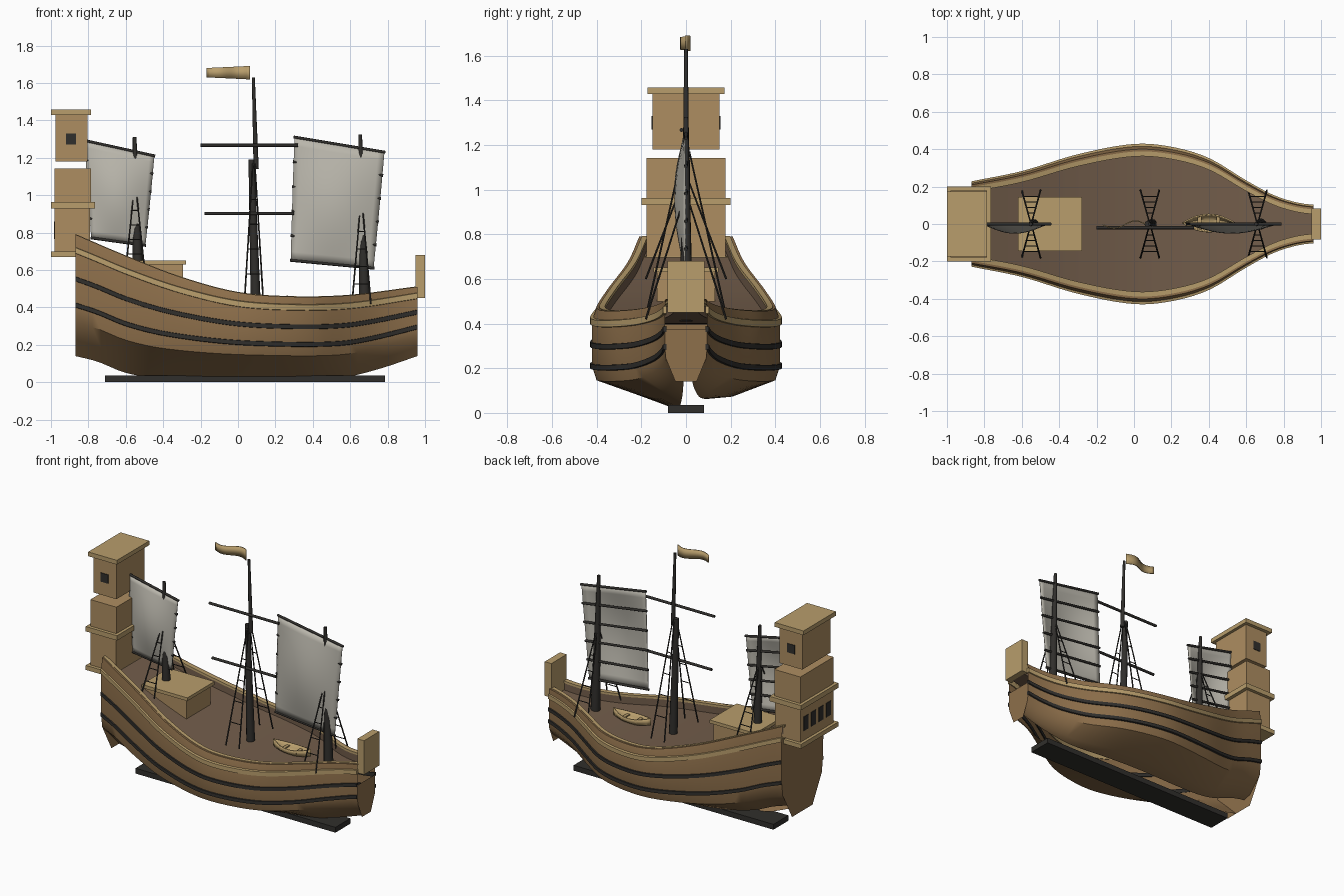
import bpy, bmesh, math
from mathutils import Vector

if "Cube" in bpy.data.objects:
    bpy.data.objects.remove(bpy.data.objects["Cube"])


def mat(name, c):
    m = bpy.data.materials.new(name)
    m.diffuse_color = (*c, 1)
    m.use_nodes = True
    m.node_tree.nodes["Principled BSDF"].inputs["Base Color"].default_value = m.diffuse_color
    return m


HULL = mat("hull_wood", (0.27, 0.16, 0.07))
DECK = mat("deck_wood", (0.17, 0.11, 0.07))
GOLD = mat("trim_wood", (0.48, 0.34, 0.15))
CASTLE = mat("castle_wood", (0.42, 0.27, 0.12))
DARK = mat("dark_wood", (0.03, 0.028, 0.025))
SAIL = mat("sail_cloth", (0.5, 0.48, 0.42))


def finish(name, bm, m, smooth=None):
    bmesh.ops.recalc_face_normals(bm, faces=bm.faces)
    me = bpy.data.meshes.new(name)
    bm.to_mesh(me)
    bm.free()
    me.materials.append(m)
    ob = bpy.data.objects.new(name, me)
    bpy.context.collection.objects.link(ob)
    if smooth:
        bpy.context.view_layer.objects.active = ob
        ob.select_set(True)
        bpy.ops.object.shade_smooth_by_angle(angle=math.radians(smooth))
        ob.select_set(False)
    return ob


def box(name, x, y, z, m):
    bm = bmesh.new()
    bmesh.ops.create_cube(bm, size=1)
    for v in bm.verts:
        v.co = [a[0] + (c + 0.5) * (a[1] - a[0]) for a, c in zip((x, y, z), v.co)]
    return finish(name, bm, m)


def rods(name, segs, m, sides=8):
    """Tapered rods; each is (start, end, r_start, r_end)."""
    bm = bmesh.new()
    for a, b, r1, r2 in segs:
        a, b = Vector(a), Vector(b)
        q = (b - a).to_track_quat('Z', 'Y')
        g = bmesh.ops.create_cone(bm, cap_ends=True, segments=sides, radius1=r1,
                                  radius2=r2, depth=(b - a).length)
        for v in g['verts']:
            v.co = q @ v.co + (a + b) / 2
    return finish(name, bm, m, 50)


def loft(name, sections, m, closed=False, caps=False, smooth=40):
    bm = bmesh.new()
    rows = [[bm.verts.new(p) for p in s] for s in sections]
    n = len(rows[0])
    for r, s in zip(rows, rows[1:]):
        for i in range(n if closed else n - 1):
            j = (i + 1) % n
            bm.faces.new((r[i], r[j], s[j], s[i]))
    if caps:
        bm.faces.new(rows[0])
        bm.faces.new(rows[-1])
    return finish(name, bm, m, smooth)


def curve(pts, x):
    """Smooth interpolation through (x, value) points."""
    k = next((i for i in range(len(pts) - 2) if x <= pts[i + 1][0]), len(pts) - 2)
    def slope(i):
        a, b = pts[max(i - 1, 0)], pts[min(i + 1, len(pts) - 1)]
        return (b[1] - a[1]) / (b[0] - a[0])
    (x0, y0), (x1, y1) = pts[k], pts[k + 1]
    h = x1 - x0
    t = (x - x0) / h
    return ((2*t**3 - 3*t*t + 1) * y0 + (t**3 - 2*t*t + t) * h * slope(k)
            + (3*t*t - 2*t**3) * y1 + (t**3 - t*t) * h * slope(k + 1))


SHEER = [(-.87, .79), (-.6, .675), (-.3, .56), (0, .48), (.3, .457), (.6, .465), (.96, .51)]
KEEL = [(-.87, .14), (-.75, .11), (-.6, .05), (-.4, .02), (.1, .02), (.55, .025), (.75, .07), (.96, .14)]
BEAM = [(-.87, .22), (-.6, .275), (-.3, .365), (0, .42), (.2, .405), (.4, .345), (.6, .225), (.75, .145), (.88, .105), (.96, .095)]
SIDE = [(.95, 0), (1, .13), (1, .37), (1, .58), (.95, .72)]
XS = [-.87 + 1.83 * i / 40 for i in range(41)]


def hull_pt(x, s, w, f, out=0, dz=0):
    top, bot = curve(SHEER, x), curve(KEEL, x)
    return (x, s * (w * curve(BEAM, x) + out), top + f * (bot - top) + dz)


# Hull sides, wales and bulwarks; the bottom stays open on the back side
for s, side in ((-1, "front"), (1, "back")):
    prof = SIDE + ([(.5, .87), (.12, 1)] if s < 0 else [(.5, .88), (.25, .9)])
    loft(side + "_hull_side", [[hull_pt(x, s, w, f) for w, f in prof] for x in XS], HULL)
    for nm, w, f, h, m in (("trim_band", 1, .13, .018, GOLD), ("upper_wale", 1, .365, .014, DARK),
                           ("lower_wale", 1, .58, .014, DARK)):
        loft(f"{side}_{nm}", [[hull_pt(x, s, w, f, o, d) for o, d in
             ((-.008, h), (.008, h * .8), (.008, -h * .8), (-.008, -h))] for x in XS], m, True, True, 30)
    loft(side + "_gunwale", [[hull_pt(x, s, .95, 0, o, d) for o, d in
         ((-.012, .003), (-.038, .003), (-.038, -.012), (-.012, -.012))] for x in XS], GOLD, True, True, 30)
    loft(side + "_rail_cap", [[hull_pt(x, s, .95, 0, o, 0) for o in (0, -.014)] for x in XS], HULL)
    loft(side + "_bulwark", [[hull_pt(x, s, .95, 0, -.034, d) for d in (0, -.06)] for x in XS], DECK)

# Deck, end plates, keel and bow post
loft("deck", [[hull_pt(x, s, .95, 0, -.034, -.06) for s in (-1, 1)] for x in XS], DECK)
for nm, x, start in (("stern_plate", -.87, 1), ("bow_plate", .96, 2)):
    p = SIDE[start:] + [(.5, 1)]
    bm = bmesh.new()
    bm.faces.new([bm.verts.new(hull_pt(x, 1, *q)) for q in p]
                 + [bm.verts.new(hull_pt(x, -1, *q)) for q in reversed(p)])
    finish(nm, bm, HULL)
box("keel", (-.71, .785), (-.08, .08), (0, .036), DARK)
box("bow_post", (.95, 1), (-.082, .082), (.45, .68), GOLD)

# Stern castle
box("castle_base_trim", (-1, -.79), (-.2, .2), (.67, .7), GOLD)
box("castle_lower", (-.98, -.79), (-.178, .178), (.69, .93), CASTLE)
box("castle_mid_trim", (-1, -.765), (-.2, .2), (.93, .963), GOLD)
box("castle_middle", (-.98, -.785), (-.178, .178), (.96, 1.142), CASTLE)
box("castle_upper", (-.975, -.805), (-.15, .15), (1.18, 1.43), CASTLE)
box("castle_roof", (-1, -.785), (-.173, .173), (1.428, 1.457), GOLD)
for i in range(4):
    y = -.12 + i * .08
    box("stern_window", (-.984, -.97), (y - .025, y + .025), (.765, .86), DARK)
for s in (-1, 1):
    box("side_window", (-.92, -.865), sorted((s * .14, s * .154)), (1.27, 1.33), DARK)

# Deck cabin
box("cabin_body", (-.6, -.295), (-.13, .13), (.46, .635), CASTLE)
box("cabin_roof", (-.62, -.278), (-.145, .145), (.63, .652), GOLD)

# Masts, yards
rods("main_mast", [((.095, 0, .41), (.072, 0, 1.19), .027, .016),
                   ((.097, 0, 1.14), (.082, 0, 1.63), .014, .008)], DARK, 12)
rods("main_yards", [((-.2, -.02, 1.267), (.32, -.02, 1.267), .009, .009),
                    ((-.18, -.02, .902), (.3, -.02, .902), .009, .009)], DARK)
rods("fore_mast", [((.678, 0, .41), (.653, 0, 1.325), .03, .01)], DARK, 12)
rods("mizzen_mast", [((-.535, 0, .58), (-.553, 0, 1.31), .028, .01)], DARK, 12)

# Shrouds with rungs on both sides of each mast
for nm, x, z0, z1 in (("main", .085, .43, 1.17), ("fore", .66, .42, .94), ("mizzen", -.55, .6, 1.03)):
    segs = []
    for s in (-1, 1):
        def at(e, t):
            return (x + e * (.05 - .045 * t), s * (.18 - .165 * t), z0 + t * (z1 - z0))
        segs += [(at(e, 0), at(e, 1), .005, .004) for e in (-1, 1)]
        segs += [(at(-1, t), at(1, t), .003, .003) for t in (.2, .38, .56, .74)]
    rods(nm + "_shrouds", segs, DARK, 5)

# Billowing battened sails: corners are (x, z), clockwise from top left
for nm, tl, tr, br, bl in (("fore", (.302, 1.31), (.783, 1.23), (.725, .61), (.282, .652)),
                           ("mizzen", (-.82, 1.292), (-.447, 1.21), (-.495, .732), (-.785, .772))):
    T, R, B, L = (Vector((p[0], 0, p[1])) for p in (tl, tr, br, bl))
    def spot(u, v):
        return T.lerp(R, u).lerp(L.lerp(B, u), v)
    rows = [[spot(i / 14, j / 14) - Vector((0, .048 * math.sin(math.pi * i / 14) * math.sin(math.pi * j / 14), 0))
             for i in range(15)] for j in range(15)]
    ob = loft(nm + "_sail", rows, SAIL)
    so = ob.modifiers.new("thickness", 'SOLIDIFY')
    so.thickness = .004
    rods(nm + "_battens", [(spot(-.01, v), spot(1.01, v), .008, .008)
                           for v in (0, .2, .4, .6, .8, 1)], DARK)

# Pennant
loft("pennant", [[(.065 - .23 * t, .02 * math.sin(t * 6.3), 1.655 + s * (.036 - .011 * t)) for s in (-1, 1)]
                 for t in [i / 16 for i in range(17)]], GOLD).modifiers.new("thick", 'SOLIDIFY').thickness = .006

# Small boat on deck
secs = []
for i in range(13):
    t = i / 6 - 1
    w = .05 * (1 - .92 * t * t)
    up = .02 * t * t
    secs.append([(.4 + .14 * t, .005 + w * a, .398 + up + c) for a, c in
                 ((-1, .045), (-.85, .018), (-.4, 0), (.4, 0), (.85, .018), (1, .045))])
loft("small_boat", secs, GOLD).modifiers.new("planks", 'SOLIDIFY').thickness = .008
for x in (.35, .45):
    box("boat_bench", (x - .01, x + .01), (-.035, .045), (.425, .433), GOLD)
